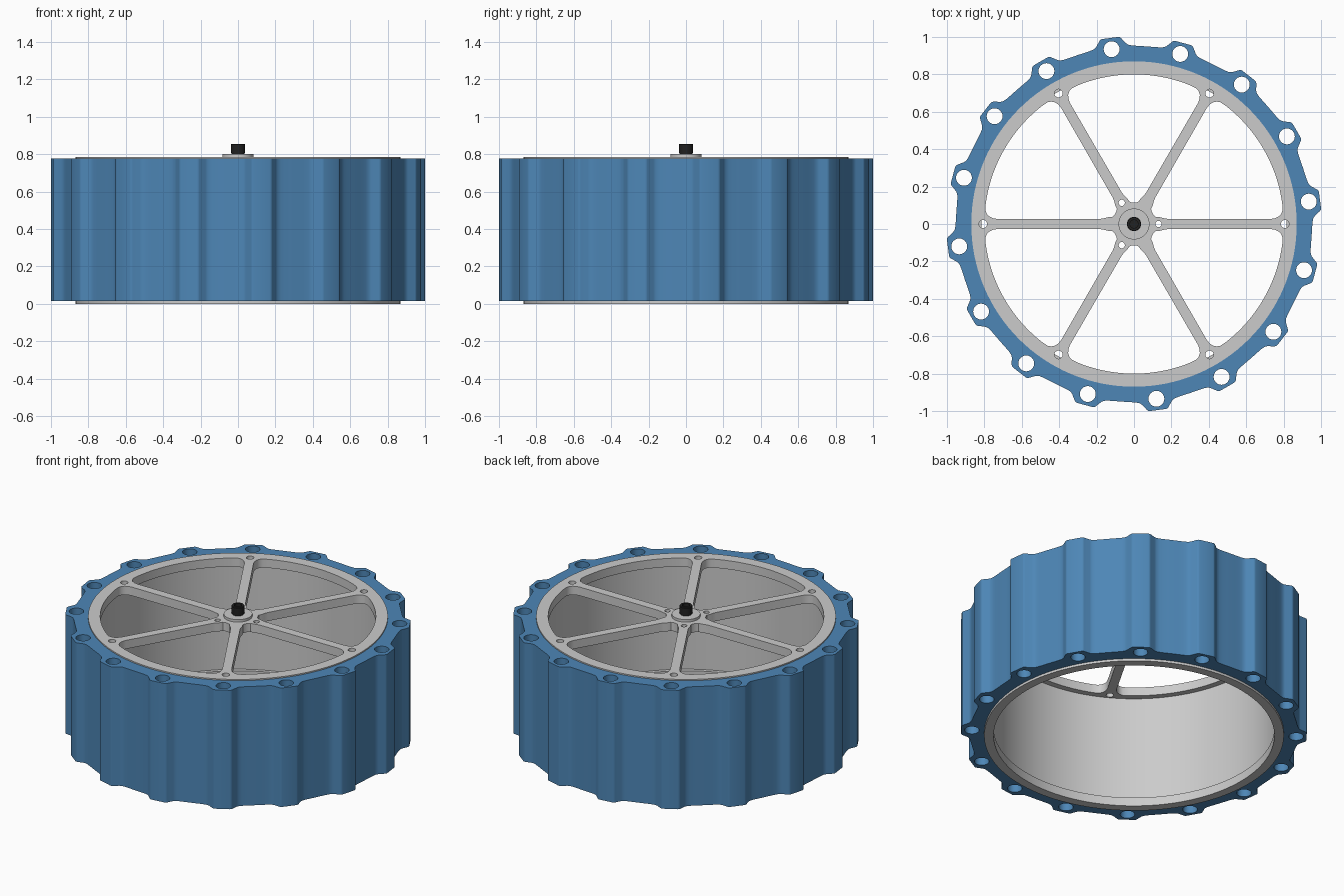
import bpy, bmesh
from math import cos, sin, pi, radians

if "Cube" in bpy.data.objects:
    bpy.data.objects.remove(bpy.data.objects["Cube"])


def polar(r, deg):
    return (r * cos(radians(deg)), r * sin(radians(deg)))


def circle(r, n, cx=0, cy=0):
    return [(cx + r * cos(2 * pi * i / n), cy + r * sin(2 * pi * i / n)) for i in range(n)]


def finish(obj, color=None, sharp=30):
    if color:
        m = bpy.data.materials.new(obj.name + "_paint")
        m.diffuse_color = color
        m.use_nodes = True
        m.node_tree.nodes["Principled BSDF"].inputs["Base Color"].default_value = m.diffuse_color
        obj.data.materials.append(m)
    bpy.ops.object.select_all(action='DESELECT')
    obj.select_set(True)
    bpy.context.view_layer.objects.active = obj
    bpy.ops.object.shade_smooth_by_angle(angle=radians(sharp))
    return obj


def add_bmesh(name, bm, color=None, sharp=30):
    bmesh.ops.remove_doubles(bm, verts=bm.verts, dist=1e-5)
    bmesh.ops.recalc_face_normals(bm, faces=bm.faces)
    me = bpy.data.meshes.new(name)
    bm.to_mesh(me)
    bm.free()
    obj = bpy.data.objects.new(name, me)
    bpy.context.collection.objects.link(obj)
    return finish(obj, color, sharp)


def plate(name, loops, z0, z1, color=None, sharp=30):
    """Extrude a flat outline with holes from z0 to z1."""
    cu = bpy.data.curves.new(name + "_outline", 'CURVE')
    cu.dimensions = '2D'
    cu.fill_mode = 'BOTH'
    cu.extrude = (z1 - z0) / 2
    for pts in loops:
        s = cu.splines.new('POLY')
        s.points.add(len(pts) - 1)
        for p, (x, y) in zip(s.points, pts):
            p.co = (x, y, 0, 1)
        s.use_cyclic_u = True
    tmp = bpy.data.objects.new(name + "_outline", cu)
    bpy.context.collection.objects.link(tmp)
    dg = bpy.context.evaluated_depsgraph_get()
    me = bpy.data.meshes.new_from_object(tmp.evaluated_get(dg))
    bm = bmesh.new()
    bm.from_mesh(me)
    bmesh.ops.translate(bm, verts=bm.verts, vec=(0, 0, (z0 + z1) / 2))
    bpy.data.objects.remove(tmp)
    bpy.data.curves.remove(cu)
    bpy.data.meshes.remove(me)
    return add_bmesh(name, bm, color, sharp)


def lathe(name, profile, n, closed, color=None):
    """Spin an (r, z) profile around the z axis."""
    bm = bmesh.new()
    vs = [bm.verts.new((r, 0, z)) for r, z in profile]
    es = [bm.edges.new(p) for p in zip(vs, vs[1:])]
    if closed:
        es.append(bm.edges.new((vs[-1], vs[0])))
    bmesh.ops.spin(bm, geom=vs + es, cent=(0, 0, 0), axis=(0, 0, 1), angle=2 * pi, steps=n)
    return add_bmesh(name, bm, color)


# Tire: 16 softly rounded lugs, each with a hole running through it
half_lug = [(1.0035, 2.5), (1.002, 2.95), (0.997, 3.3), (0.967, 4.8), (0.959, 5.5),
            (0.955, 6.6), (0.953, 8.0), (0.952, 9.6)]
outline, tire_holes = [], []
for k in range(16):
    a = 7.3 + 22.5 * k
    outline += [polar(r, a - d) for r, d in reversed(half_lug)]
    outline += [polar(r, a + d) for r, d in half_lug] + [polar(0.952, a + 11.25)]
    tire_holes.append(circle(0.0425, 24, *polar(0.942, a)))
plate("tire", [outline, circle(0.868, 128)] + tire_holes, 0.015, 0.777, (0.075, 0.24, 0.47, 1), 40)

# Rim barrel with an inward lip around the open bottom
lathe("rim_barrel", [(0.87, 0.0), (0.87, 0.73), (0.837, 0.73), (0.837, 0.055),
                     (0.815, 0.055), (0.815, 0.0)], 128, True)

# Spoke plate: six windows, bolt holes at the rim and around the hub
half = [(0.115, 30), (0.116, 24), (0.122, 18.5), (0.142, 15), (0.158, 11.5), (0.18, 8.9)]
half_xy = [polar(r, d) for r, d in half]
half_xy += [(0.73, 0.027), (0.755, 0.031), (0.775, 0.041), (0.788, 0.056), (0.795, 0.075)]
half_xy += [polar(0.8, d) for d in range(8, 30, 2)]
c, s = cos(radians(60)), sin(radians(60))
mirrored = [(x * c + y * s, x * s - y * c) for x, y in reversed(half_xy[1:])]
window = half_xy + [polar(0.8, 30)] + mirrored
loops = [circle(0.87, 128)]
for k in range(6):
    c, s = cos(k * pi / 3), sin(k * pi / 3)
    loops.append([(x * c - y * s, x * s + y * c) for x, y in window])
    loops.append(circle(0.022, 20, *polar(0.807, 60 * k)))
for k in range(3):
    loops.append(circle(0.017, 16, *polar(0.131, 120 * k)))
plate("spoke_plate", loops, 0.73, 0.785)

# Hub washer and the dark axle bolt with a recessed socket
lathe("hub_washer", [(0.03, 0.785), (0.083, 0.785), (0.083, 0.801), (0.03, 0.801)], 48, True)
lathe("axle_bolt", [(0, 0.78), (0.034, 0.78), (0.034, 0.806), (0.038, 0.806), (0.038, 0.852),
                    (0.035, 0.856), (0.022, 0.856), (0.022, 0.835), (0, 0.835)], 32, False,
      (0.015, 0.015, 0.015, 1))
